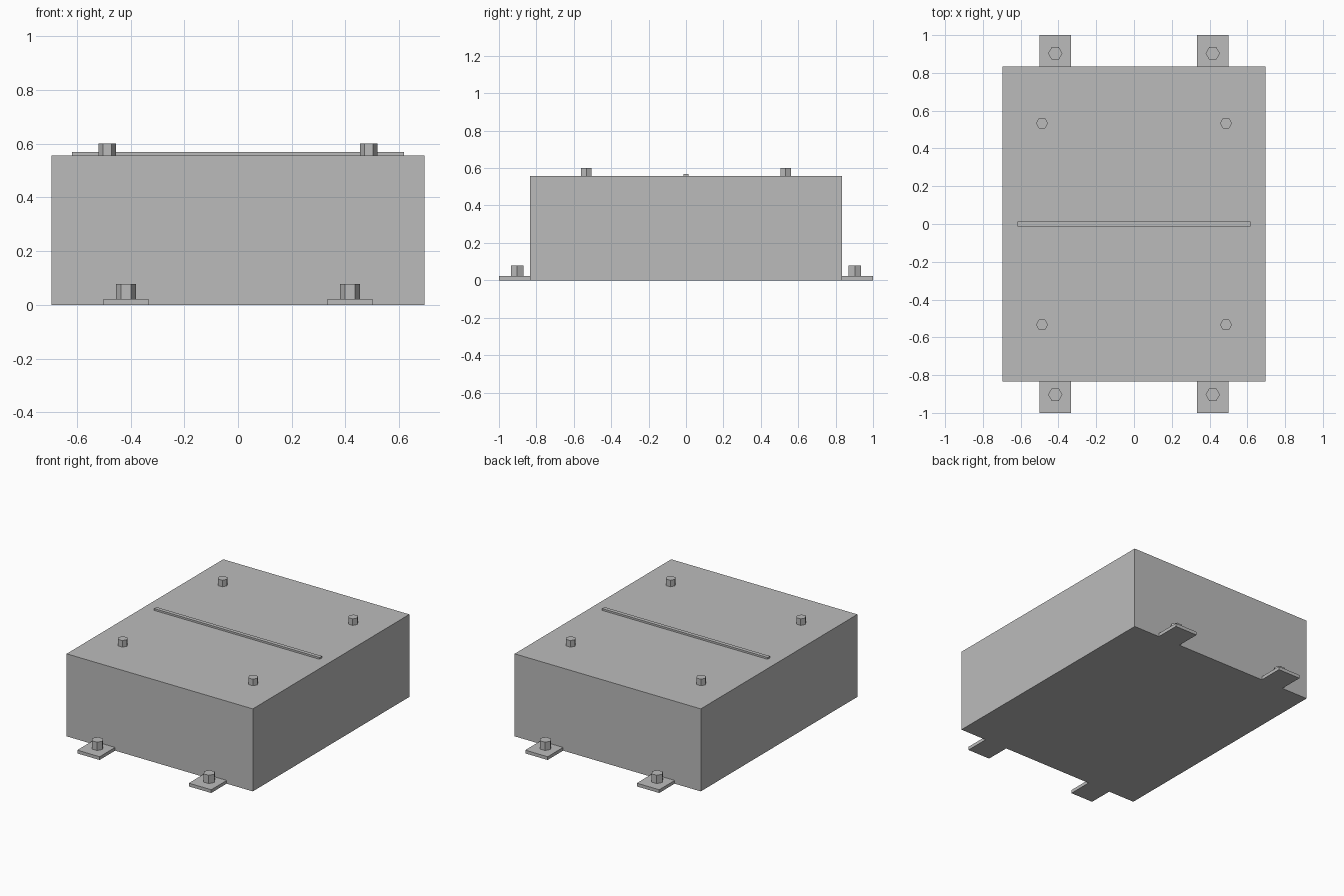
import bpy
import bmesh
from mathutils import Matrix, Vector

default = bpy.data.objects.get("Cube")
if default:
    bpy.data.objects.remove(default, do_unlink=True)

# Single grey metal
grey = bpy.data.materials.new("grey_metal")
grey.use_nodes = True
colour = (0.5, 0.5, 0.5, 1)
grey.diffuse_color = colour
grey.node_tree.nodes["Principled BSDF"].inputs["Base Color"].default_value = colour


def finish(name, bm):
    mesh = bpy.data.meshes.new(name)
    bm.to_mesh(mesh)
    bm.free()
    mesh.materials.append(grey)
    obj = bpy.data.objects.new(name, mesh)
    bpy.context.collection.objects.link(obj)
    return obj


def box(name, low, high):
    low, high = Vector(low), Vector(high)
    bm = bmesh.new()
    place = Matrix.Translation((low + high) / 2) @ Matrix.Diagonal((high - low).to_4d())
    bmesh.ops.create_cube(bm, size=1, matrix=place)
    return finish(name, bm)


def hex_bolt(name, x, y, bottom, top, radius):
    # Corners point along x
    bm = bmesh.new()
    bmesh.ops.create_circle(bm, cap_ends=True, segments=6, radius=radius)
    corner = max(bm.verts, key=lambda v: v.co.x)
    turn = Matrix.Rotation(-Vector((1, 0)).angle_signed(corner.co.xy) * -1, 4, "Z")
    bmesh.ops.transform(bm, matrix=Matrix.Translation((x, y, bottom)) @ turn, verts=bm.verts)
    # Settle any leftover turn by checking the widest corner
    reach = max(v.co.x for v in bm.verts) - x
    if reach < radius * 0.99:
        centre = Matrix.Translation((x, y, 0))
        quarter = Matrix.Rotation(1.5707963, 4, "Z")
        bmesh.ops.transform(bm, matrix=centre @ quarter @ centre.inverted(), verts=bm.verts)
    raised = bmesh.ops.extrude_face_region(bm, geom=list(bm.faces))["geom"]
    moved = [g for g in raised if isinstance(g, bmesh.types.BMVert)]
    bmesh.ops.translate(bm, vec=(0, 0, top - bottom), verts=moved)
    bmesh.ops.recalc_face_normals(bm, faces=bm.faces)
    return finish(name, bm)


BODY_Y, BODY_TOP, TAB_TOP = 0.835, 0.557, 0.022

# Housing and the thin rib across its lid
box("housing", (-0.695, -BODY_Y, 0), (0.695, BODY_Y, BODY_TOP))
box("lid_rib", (-0.618, -0.013, BODY_TOP), (0.618, 0.013, 0.569))

# Mounting tabs with their bolts, and lid bolts, at each corner
for x_name, sx in (("left", 1), ("right", -1)):
    for y_name, sy in (("front", -1), ("back", 1)):
        corner = f"{y_name}_{x_name}"
        xs = sorted((sx * 0.333, sx * 0.5))
        ys = sorted((sy * BODY_Y, sy))
        box(f"mounting_tab_{corner}", (xs[0], ys[0], 0), (xs[1], ys[1], TAB_TOP))
        hex_bolt(f"tab_bolt_{corner}", sx * 0.417, sy * 0.903, TAB_TOP, 0.078, 0.038)
        hex_bolt(f"lid_bolt_{corner}", sx * 0.487, sy * 0.533, BODY_TOP, 0.601, 0.032)
